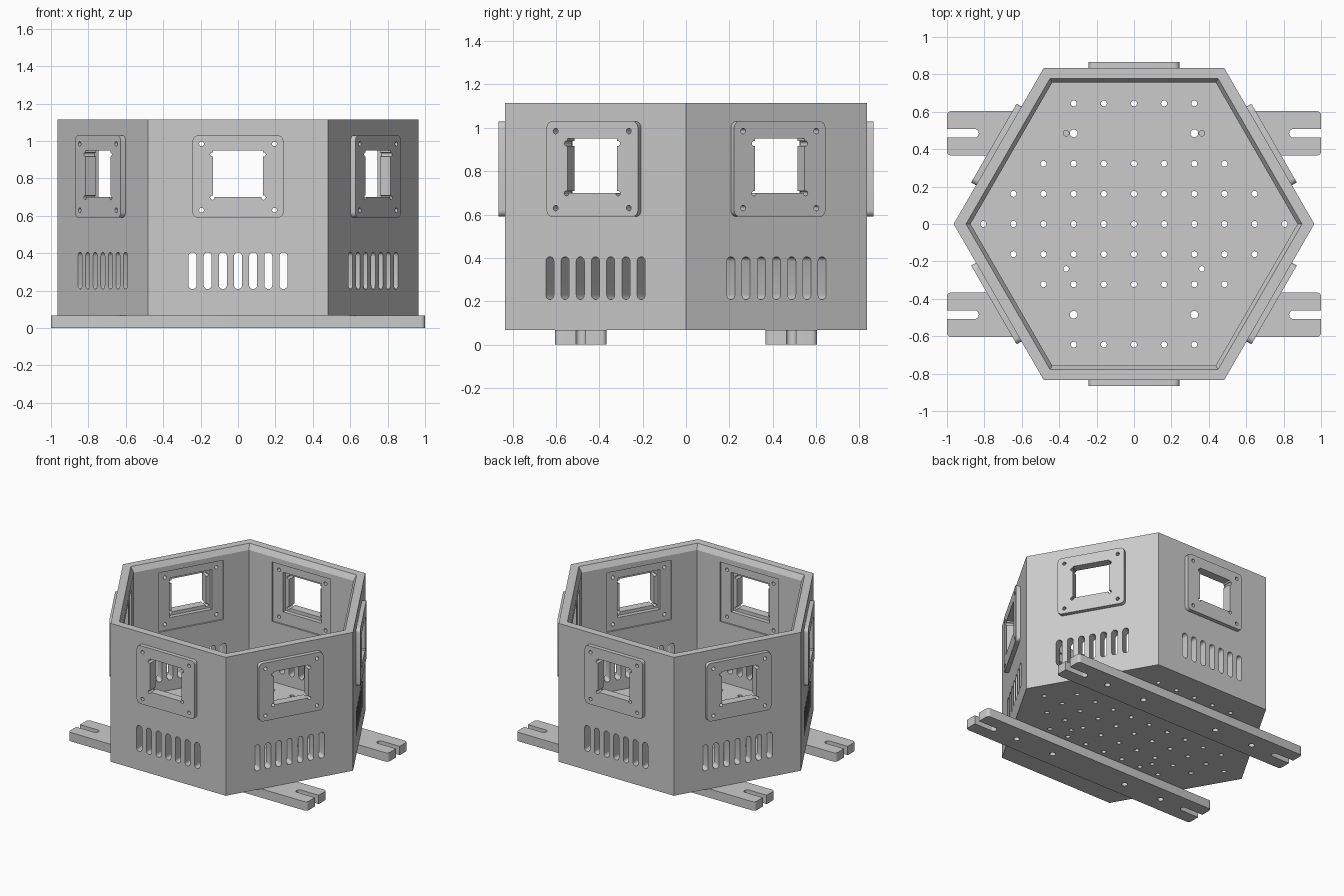
import bpy, bmesh
from math import radians, cos, sin, pi
from mathutils import Matrix, Vector

if "Cube" in bpy.data.objects:
    bpy.data.objects.remove(bpy.data.objects["Cube"])

grey = bpy.data.materials.new("plain grey")
grey.use_nodes = True
GREY = (0.6, 0.6, 0.6, 1)
grey.diffuse_color = GREY
grey.node_tree.nodes["Principled BSDF"].inputs["Base Color"].default_value = GREY

APOTHEM, INNER, LIP = 0.835, 0.757, 0.778
BASE, FLOOR, TOP = 0.067, 0.13, 1.115
WINDOW_Z = 0.81


def rounded(w, h, r, steps=5):
    """Outline of a rounded rectangle; a circle or slot when r is half a side."""
    pts = []
    for i, (sx, sy) in enumerate([(1, 1), (-1, 1), (-1, -1), (1, -1)]):
        for s in range(steps + 1):
            a = pi / 2 * (i + s / steps)
            p = Vector((sx * (w / 2 - r) + r * cos(a), sy * (h / 2 - r) + r * sin(a)))
            if not pts or (p - pts[-1]).length > 1e-5:
                pts.append(p)
    if (pts[0] - pts[-1]).length < 1e-5:
        pts.pop()
    return pts


def rect(w, h):
    return [Vector((sx * w / 2, sy * h / 2)) for sx, sy in [(1, 1), (-1, 1), (-1, -1), (1, -1)]]


def circle(r):
    return rounded(2 * r, 2 * r, r, 4)


def prism(bm, outline, z0, z1, x=0, y=0, m=Matrix()):
    """Extrude an outline between two heights, then move it by m."""
    lo, hi = [[bm.verts.new(m @ Vector((p.x + x, p.y + y, z))) for p in outline] for z in (z0, z1)]
    bm.faces.new(lo[::-1])
    bm.faces.new(hi)
    for i in range(len(lo)):
        j = (i + 1) % len(lo)
        bm.faces.new((lo[i], lo[j], hi[j], hi[i]))


def make(name, bm):
    bmesh.ops.recalc_face_normals(bm, faces=bm.faces[:])
    me = bpy.data.meshes.new(name)
    bm.to_mesh(me)
    bm.free()
    me.materials.append(grey)
    ob = bpy.data.objects.new(name, me)
    bpy.context.collection.objects.link(ob)
    return ob


def activate(ob):
    bpy.ops.object.select_all(action='DESELECT')
    ob.select_set(True)
    bpy.context.view_layer.objects.active = ob


def cut(ob, cutter):
    mod = ob.modifiers.new("cut", 'BOOLEAN')
    mod.operation, mod.solver, mod.use_self = 'DIFFERENCE', 'EXACT', True
    mod.object = cutter
    activate(ob)
    bpy.ops.object.modifier_apply(modifier=mod.name)


def finish(ob):
    activate(ob)
    bpy.ops.object.shade_smooth_by_angle(angle=radians(25))


# Wall frames: local x along the wall, y up, z outward
walls = [Matrix.Rotation(radians(60 * k), 4, 'Z') @ Matrix.Rotation(radians(90), 4, 'X')
         for k in range(6)]

# Hexagonal tub with a sloped inner lip
bm = bmesh.new()
rings = []
for apothem, z in [(APOTHEM, BASE), (APOTHEM, TOP), (LIP, TOP), (INNER, TOP - 0.04), (INNER, FLOOR)]:
    r = apothem / cos(pi / 6)
    rings.append([bm.verts.new((r * cos(k * pi / 3), r * sin(k * pi / 3), z)) for k in range(6)])
for a, b in zip(rings, rings[1:]):
    for i in range(6):
        j = (i + 1) % 6
        bm.faces.new((a[i], a[j], b[j], b[i]))
bm.faces.new(rings[0])
bm.faces.new(rings[-1])
tub = make("hexagonal_tub", bm)

# Shallow pocket behind each window
bm = bmesh.new()
for m in walls:
    prism(bm, rect(0.49, 0.45), 0.7, INNER + 0.012, 0, WINDOW_Z, m)
pockets = make("pocket_cutter", bm)

# Stepped rebate just around each opening
bm = bmesh.new()
for m in walls:
    prism(bm, rect(0.32, 0.30), 0.7, 0.80, 0, 0.825, m)
rebates = make("rebate_cutter", bm)

# Windows and screw holes through wall and plate
bm = bmesh.new()
for m in walls:
    prism(bm, rect(0.265, 0.25), 0.7, 0.95, 0, 0.825, m)
    for sx in (-1, 1):
        for z in (0.63, 0.985):
            prism(bm, circle(0.013), 0.7, 0.95, sx * 0.195, z, m)
openings = make("opening_cutter", bm)

# Small notches at the window corners
bm = bmesh.new()
for m in walls:
    for sx in (-1, 1):
        for z in (0.698, 0.928):
            prism(bm, circle(0.012), 0.7, 0.95, sx * 0.137, z, m)
notches = make("notch_cutter", bm)

# Vent slots in the walls and holes in the floor
bm = bmesh.new()
for m in walls:
    for i in range(-3, 4):
        prism(bm, rounded(0.043, 0.197, 0.0215), 0.7, 0.95, i * 0.081, 0.307, m)
PITCH = 0.1612
for row, half in {4: 2, 2: 3, 1: 4, 0: 5}.items():
    for sign in ((1, -1) if row else (1,)):
        for i in range(-half, half + 1):
            prism(bm, circle(0.016), 0, 0.2, i * PITCH, sign * row * PITCH)
for sx in (-1, 1):
    for y in (-0.485, 0.485):
        prism(bm, circle(0.021), 0, 0.2, sx * 2 * PITCH, y)
    for y in (-0.24, 0.485):
        prism(bm, circle(0.015), 0, 0.2, sx * 0.363, y)
vents = make("vent_cutter", bm)

for cutter in (pockets, rebates, openings, notches, vents):
    cut(tub, cutter)
finish(tub)

# Raised plates around the windows
for k, m in enumerate(walls):
    bm = bmesh.new()
    prism(bm, rounded(0.486, 0.44, 0.03), APOTHEM, APOTHEM + 0.03, 0, WINDOW_Z, m)
    plate = make("window_plate_%d" % (k + 1), bm)
    cut(plate, openings)
    cut(plate, notches)
    finish(plate)

# Mounting bars with open end slots and bolt holes
bm = bmesh.new()
for y in (-0.485, 0.485):
    for sx in (-1, 1):
        prism(bm, rounded(0.26, 0.045, 0.02), -0.1, 0.2, sx * 0.96, y)
        prism(bm, circle(0.021), -0.1, 0.2, sx * 2 * PITCH, y)
        prism(bm, circle(0.021), -0.1, 0.045, sx * 4 * PITCH, y)
bar_holes = make("bar_cutter", bm)
for name, y in (("front_bar", -0.485), ("back_bar", 0.485)):
    bm = bmesh.new()
    prism(bm, rounded(2.0, 0.237, 0.022), 0, BASE, 0, y)
    bar = make(name, bm)
    cut(bar, bar_holes)
    finish(bar)

for cutter in (pockets, rebates, openings, notches, vents, bar_holes):
    bpy.data.objects.remove(cutter)
